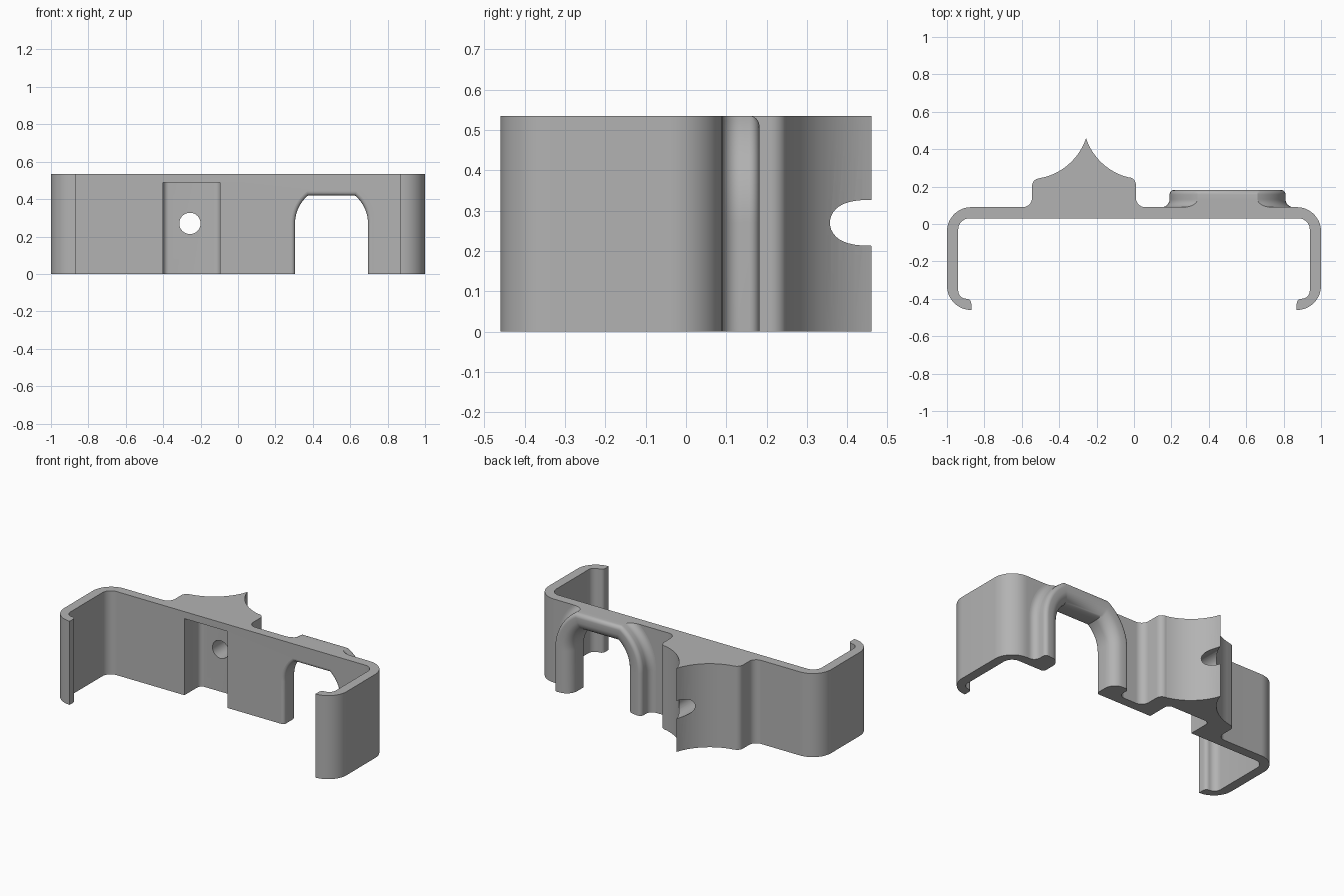
import bpy, bmesh, math

cube = bpy.data.objects.get("Cube")
if cube:
    bpy.data.objects.remove(cube, do_unlink=True)

HEIGHT = 0.535
ARCH_X, ARCH_Z, ARCH_R, ARCH_RISE = 0.5, 0.27, 0.195, 0.15

grey = bpy.data.materials.new("plain_grey")
grey.use_nodes = True
colour = (0.45, 0.45, 0.45, 1)
grey.diffuse_color = colour
grey.node_tree.nodes["Principled BSDF"].inputs["Base Color"].default_value = colour


def arc(cx, cy, r, start, end, n=10):
    angles = [math.radians(start + (end - start) * i / n) for i in range(n + 1)]
    return [(cx + r * math.cos(a), cy + r * math.sin(a)) for a in angles]


def make_object(name, bm):
    bmesh.ops.recalc_face_normals(bm, faces=bm.faces)
    mesh = bpy.data.meshes.new(name)
    bm.to_mesh(mesh)
    bm.free()
    mesh.materials.append(grey)
    ob = bpy.data.objects.new(name, mesh)
    bpy.context.collection.objects.link(ob)
    return ob


def loft(name, rings):
    """Join equal rings of points with quads and cap both ends."""
    bm = bmesh.new()
    rows = [[bm.verts.new(p) for p in ring] for ring in rings]
    count = len(rows[0])
    for a, b in zip(rows, rows[1:]):
        for i in range(count):
            j = (i + 1) % count
            bm.faces.new((a[i], a[j], b[j], b[i]))
    bm.faces.new(rows[0])
    bm.faces.new(rows[-1])
    return make_object(name, bm)


def prism(name, outline, low, high):
    return loft(name, [[(x, y, z) for x, y in outline] for z in (low, high)])


def smooth(ob):
    bpy.ops.object.select_all(action="DESELECT")
    ob.select_set(True)
    bpy.context.view_layer.objects.active = ob
    bpy.ops.object.shade_smooth_by_angle(angle=math.radians(30))


def cut(ob, cutter):
    mod = ob.modifiers.new("cut", "BOOLEAN")
    mod.operation = "DIFFERENCE"
    mod.solver = "EXACT"
    mod.object = cutter
    bpy.context.view_layer.objects.active = ob
    bpy.ops.object.modifier_apply(modifier=mod.name)
    bpy.data.objects.remove(cutter, do_unlink=True)


def arch(d, low=0.0):
    """Flat-topped arch, set outward by d, as (x, z) points."""
    r = ARCH_R + d
    rise = min(ARCH_RISE + d, HEIGHT - ARCH_Z)
    end = math.degrees(math.asin(rise / r))
    half = [(ARCH_X + r, low)] + arc(ARCH_X, ARCH_Z, r, 0, end, 16)
    return half + [(2 * ARCH_X - x, z) for x, z in reversed(half)]


# Clip body: hooked arms, flat plate and pointed boss in one outline
arm = (arc(0.87, -0.04, 0.13, 90, 0, 14)
       + arc(0.87, -0.33, 0.13, 0, -90, 14)
       + arc(0.895, -0.425, 0.025, 180, 90, 6)
       + arc(0.895, -0.355, 0.045, -90, 0, 8)
       + arc(0.88, -0.03, 0.06, 0, 90))
boss = (arc(-0.595, 0.14, 0.05, -90, 0)
        + arc(-0.505, 0.2035, 0.04, 180, 95)
        + arc(-0.56, 0.56, 0.32, -80, -18.3, 14)
        + arc(0.047, 0.56, 0.32, 198.3, 256, 14)[1:]
        + arc(-0.03, 0.21, 0.04, 90, 0)
        + arc(0.06, 0.14, 0.05, 180, 270))
outline = arm + [(-x, y) for x, y in reversed(arm)] + boss
body = prism("clip_body", outline, 0, HEIGHT)

# Front pocket, open at the bottom
pocket = ([(-0.4, -0.1)] + arc(-0.37, 0.16, 0.03, 180, 90, 6)
          + arc(-0.125, 0.16, 0.03, 90, 0, 6) + [(-0.095, -0.1)])
cut(body, prism("pocket_cutter", pocket, -0.1, 0.49))

# Round hole through the boss tip
hole = arc(-0.257, ARCH_Z, 0.057, 0, 360, 40)[:-1]
cut(body, loft("hole_cutter", [[(x, y, z) for x, z in hole] for y in (0.1, 0.6)]))

# Arched opening in the plate
opening = arch(0.02, -0.1)
cut(body, loft("arch_cutter", [[(x, y, z) for x, z in opening] for y in (-0.1, 0.3)]))
smooth(body)

# Raised rib around the opening: section is (outward offset, y)
section = (arc(0.02, 0.05, 0.02, -90, -180, 5)
           + arc(0.07, 0.11, 0.07, 180, 90)
           + arc(0.09, 0.157, 0.025, 90, 0, 6)
           + arc(0.157, 0.132, 0.042, 180, 270, 8)
           + [(0.157, 0.05), (0.02, 0.05)])
curves = [(arch(d), y) for d, y in section]
rings = [[(c[i][0], y, c[i][1]) for c, y in curves] for i in range(len(curves[0][0]))]
smooth(loft("arch_rib", rings))
